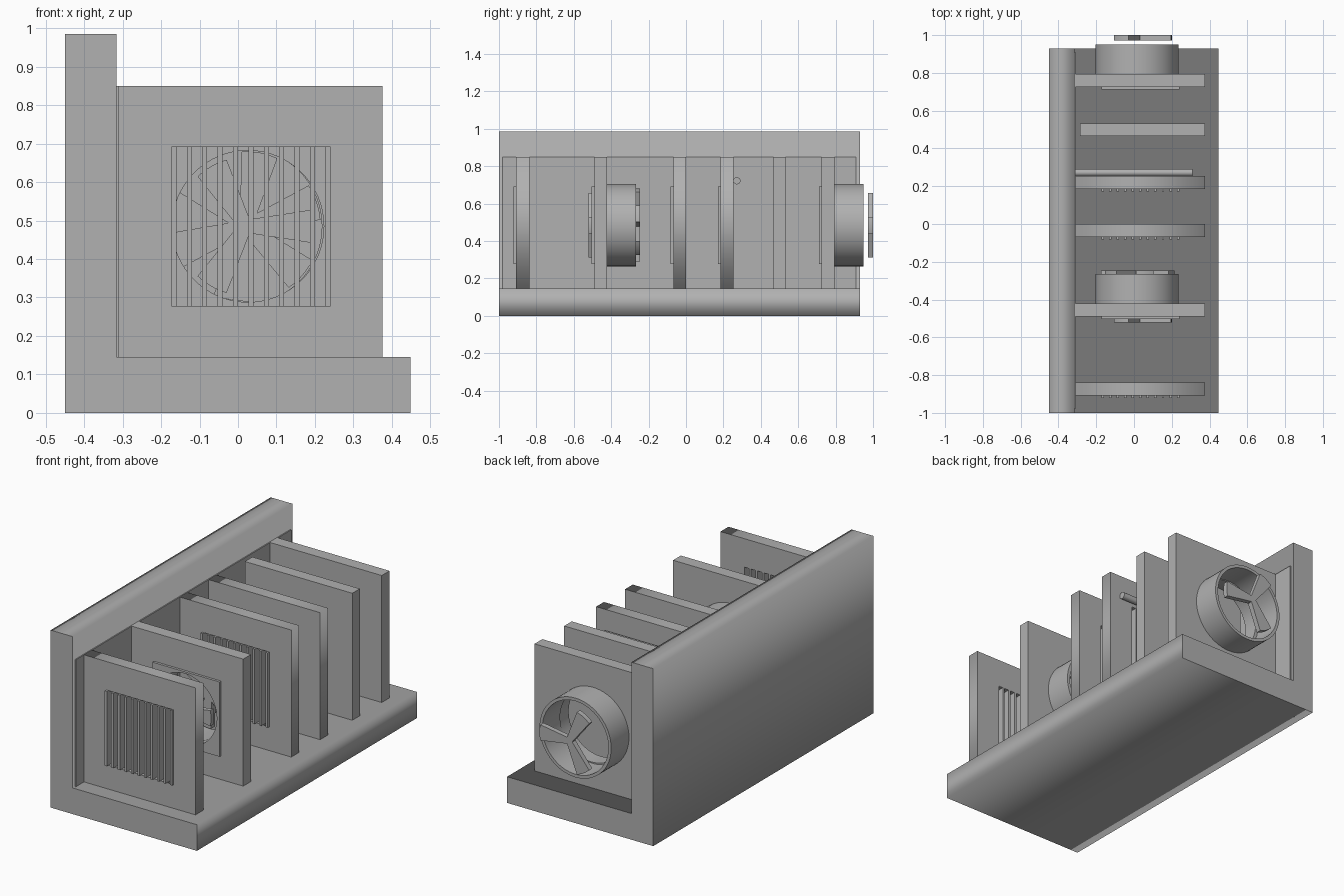
import bpy
import math

cube = bpy.data.objects.get("Cube")
if cube:
    bpy.data.objects.remove(cube, do_unlink=True)

grey = bpy.data.materials.new("plain grey")
grey.use_nodes = True
colour = (0.44, 0.44, 0.44, 1)
grey.diffuse_color = colour
grey.node_tree.nodes["Principled BSDF"].inputs["Base Color"].default_value = colour


def box(name, x0, x1, y0, y1, z0, z1):
    bpy.ops.mesh.primitive_cube_add(size=1)
    ob = bpy.context.object
    ob.name = name
    ob.location = ((x0 + x1) / 2, (y0 + y1) / 2, (z0 + z1) / 2)
    ob.scale = (x1 - x0, y1 - y0, z1 - z0)
    ob.data.materials.append(grey)
    return ob


def rect(x0, x1, z0, z1):
    return [(x0, z0), (x1, z0), (x1, z1), (x0, z1)]


def circle(cx, cz, r, n=64):
    return [(cx + r * math.cos(math.tau * i / n), cz + r * math.sin(math.tau * i / n))
            for i in range(n)]


def slab(name, loops, y0, y1, smooth=False):
    """Extrude x-z outlines (inner loops become holes) from y0 to y1."""
    curve = bpy.data.curves.new(name, 'CURVE')
    curve.dimensions = '2D'
    curve.fill_mode = 'BOTH'
    curve.extrude = (y1 - y0) / 2
    for loop in loops:
        spline = curve.splines.new('POLY')
        spline.points.add(len(loop) - 1)
        for point, (x, z) in zip(spline.points, loop):
            point.co = (x, z, 0, 1)
        spline.use_cyclic_u = True
    temp = bpy.data.objects.new("temp", curve)
    bpy.context.collection.objects.link(temp)
    bpy.context.view_layer.update()
    graph = bpy.context.evaluated_depsgraph_get()
    mesh = bpy.data.meshes.new_from_object(temp.evaluated_get(graph))
    bpy.data.objects.remove(temp, do_unlink=True)
    ob = bpy.data.objects.new(name, mesh)
    bpy.context.collection.objects.link(ob)
    ob.location.y = (y0 + y1) / 2
    ob.rotation_euler.x = math.pi / 2
    mesh.materials.clear()
    mesh.materials.append(grey)
    if smooth:
        bpy.ops.object.select_all(action='DESELECT')
        ob.select_set(True)
        bpy.context.view_layer.objects.active = ob
        bpy.ops.object.shade_smooth_by_angle(angle=math.radians(30))
    return ob


FLOOR, TOP = 0.145, 0.85
LEFT, RIGHT = -0.312, 0.375
CX, CZ = 0.02, 0.485
WINDOW = (-0.173, 0.24, 0.277, 0.692)
OUTLINE = rect(LEFT, RIGHT, FLOOR, TOP)


def grille_panel(name, y0, y1):
    slab(name, [OUTLINE, rect(*WINDOW)], y0, y1)
    # vertical bars stand slightly proud of the front face
    pitch = 0.04
    for i in range(11):
        x = WINDOW[0] + i * pitch
        box(name + "_bar", x, x + 0.013, y0 - 0.014, y1, WINDOW[2], WINDOW[3])


def propeller(name, count, start, radius, y0, y1):
    for k in range(count):
        a = math.radians(start) + math.tau * k / count
        half = math.radians(14)
        outline = [(CX + 0.02 * math.cos(a + s), CZ + 0.02 * math.sin(a + s))
                   for s in (1.1, -1.1)]
        for i in range(9):
            t = a - half + 2 * half * i / 8
            outline.append((CX + radius * math.cos(t), CZ + radius * math.sin(t)))
        slab(name + "_blade", [outline], y0, y1, True)
    slab(name + "_hub", [circle(CX, CZ, 0.022, 24)], y0, y1, True)


def fan_panel(name, y0, y1):
    hole = circle(CX + 0.006, CZ, 0.197)
    slab(name, [OUTLINE, hole], y0, y1, True)
    slab(name + "_frame", [rect(*WINDOW), hole], y0 - 0.014, y0, True)
    slab(name + "_duct", [circle(0.015, CZ, 0.22), circle(0.015, CZ, 0.203)],
         y1, y1 + 0.156, True)


# base, side wall and its thin liner
slab("base_and_wall", [[(-0.45, 0), (0.448, 0), (0.448, FLOOR), (-0.316, FLOOR),
                        (-0.316, 0.985), (-0.45, 0.985)]], -1, 0.93)
box("wall_liner", -0.32, -0.31, -0.98, 0.91, FLOOR, TOP)

# row of upright panels
grille_panel("front_grille", -0.908, -0.838)
fan_panel("front_fan", -0.49, -0.422)
grille_panel("middle_grille", -0.068, 0)
grille_panel("rear_grille", 0.185, 0.253)
box("plain_panel", -0.285, RIGHT, 0.467, 0.533, FLOOR, TOP)
fan_panel("rear_fan", 0.725, 0.793)

# propellers
propeller("front_propeller", 3, 0, 0.18, -0.522, -0.495)
propeller("inner_propeller", 6, 19, 0.195, -0.28, -0.246)
propeller("rear_propeller", 3, 0, 0.18, 0.972, 1.0)

# cross rod behind the rear grille
bpy.ops.mesh.primitive_cylinder_add(vertices=32, radius=0.019, depth=0.62,
                                    location=(0, 0.272, 0.722),
                                    rotation=(0, math.pi / 2, 0))
rod = bpy.context.object
rod.name = "cross_rod"
rod.data.materials.append(grey)
bpy.ops.object.shade_smooth_by_angle(angle=math.radians(30))
